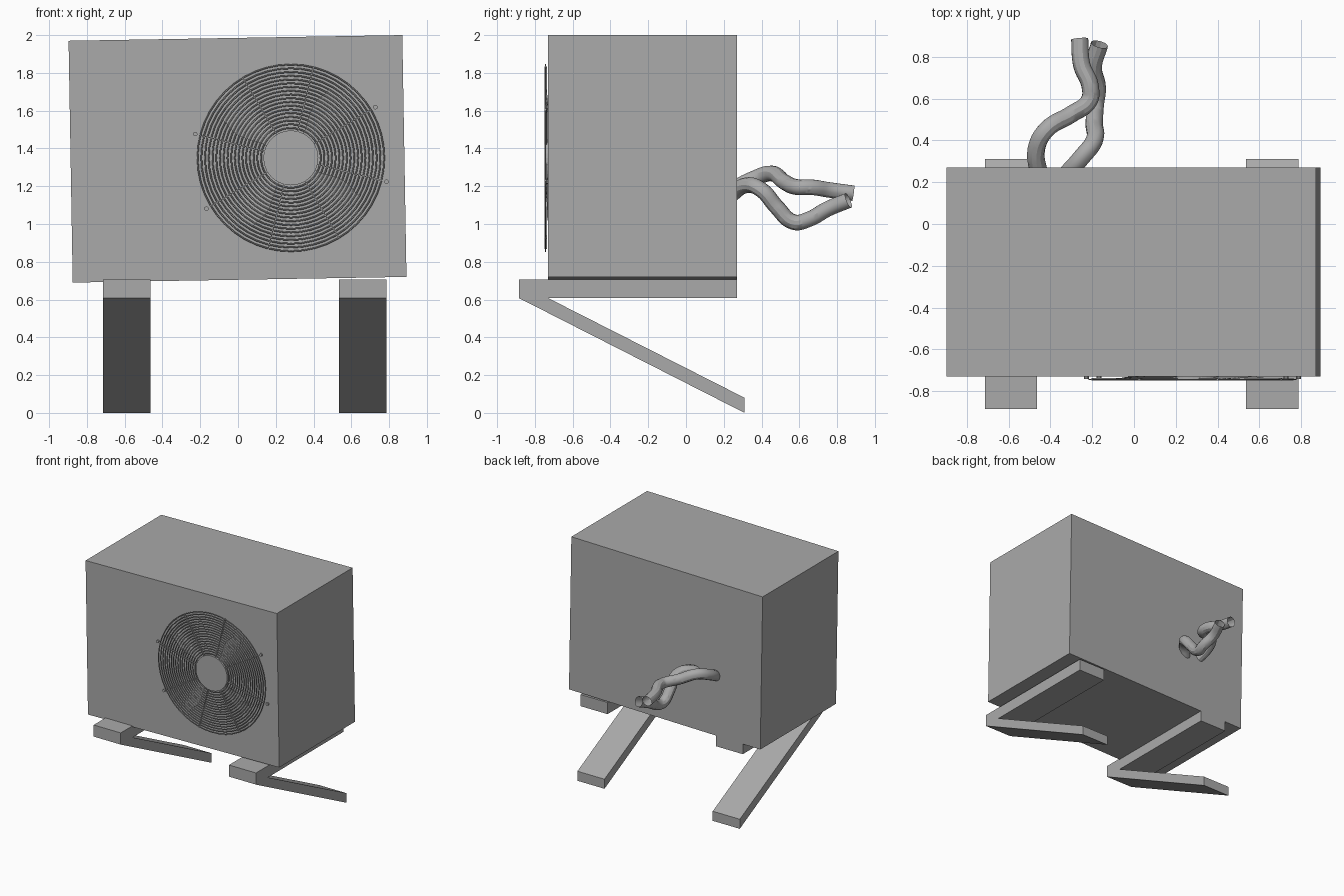
import bpy, bmesh, math
from mathutils import Vector

if "Cube" in bpy.data.objects:
    bpy.data.objects.remove(bpy.data.objects["Cube"])

grey = bpy.data.materials.new("painted grey")
grey.diffuse_color = (0.4, 0.4, 0.4, 1)
grey.use_nodes = True
grey.node_tree.nodes["Principled BSDF"].inputs["Base Color"].default_value = grey.diffuse_color
FX, FZ = 0.28, 1.35          # fan centre
FRONT = -0.73                # front panel plane


def finish(name, bm, smooth=False, recalc=True):
    if recalc:
        bmesh.ops.recalc_face_normals(bm, faces=bm.faces[:])
    me = bpy.data.meshes.new(name)
    bm.to_mesh(me)
    bm.free()
    ob = bpy.data.objects.new(name, me)
    bpy.context.collection.objects.link(ob)
    me.materials.append(grey)
    if smooth:
        for p in me.polygons:
            p.use_smooth = True
    return ob


def prism(name, pts, offset):
    """Extrude a planar outline by an offset vector."""
    bm = bmesh.new()
    face = bm.faces.new([bm.verts.new(p) for p in pts])
    ext = bmesh.ops.extrude_face_region(bm, geom=[face])
    verts = [g for g in ext["geom"] if isinstance(g, bmesh.types.BMVert)]
    bmesh.ops.translate(bm, verts=verts, vec=offset)
    return finish(name, bm)


def polar(r, a, y):
    return Vector((FX + r * math.cos(a), y, FZ + r * math.sin(a)))


def disc(name, r, centre, y0, y1, n):
    pts = [(centre.x + r * math.cos(2 * math.pi * i / n), y0,
            centre.z + r * math.sin(2 * math.pi * i / n)) for i in range(n)]
    return prism(name, pts, (0, y1 - y0, 0))


# Cabinet, leaning by about one degree
prism("cabinet", [(-0.897, FRONT, 1.97), (0.87, FRONT, 2.0),
                  (0.892, FRONT, 0.72), (-0.875, FRONT, 0.69)], (0, 1.0, 0))

# Wall brackets: flat rail with a slanted strut
bracket = [(-0.885, 0.705), (0.27, 0.705), (0.27, 0.608), (-0.73, 0.608),
           (0.31, 0.08), (0.31, 0.0), (-0.885, 0.608)]
for name, x in (("left_bracket", -0.714), ("right_bracket", 0.536)):
    prism(name, [(x, y, z) for y, z in bracket], (0.25, 0, 0))

# Grille rings
bm = bmesh.new()
SEG, SIDES, RINGS = 48, 6, 18
for k in range(RINGS):
    rad = 0.158 + (0.494 - 0.158) * k / (RINGS - 1)
    loops = []
    for i in range(SEG):
        a = 2 * math.pi * i / SEG
        loops.append([bm.verts.new(polar(rad + 0.004 * math.cos(b), a,
                                         -0.744 + 0.004 * math.sin(b)))
                      for b in (2 * math.pi * j / SIDES for j in range(SIDES))])
    for i in range(SEG):
        p, q = loops[i], loops[(i + 1) % SEG]
        for j in range(SIDES):
            m = (j + 1) % SIDES
            bm.faces.new((p[j], p[m], q[m], q[j]))
finish("grille_rings", bm, smooth=True)

# Spokes and mounting screws
for k in range(8):
    a = math.radians(31 + 45 * k)
    side = Vector((-math.sin(a), 0, math.cos(a))) * 0.003
    p, q = polar(0.14, a, -0.748), polar(0.497, a, -0.748)
    prism("grille_spoke", [p - side, q - side, q + side, p + side], (0, 0.012, 0))
    if abs(math.cos(a)) > 0.8:
        disc("grille_screw", 0.012, polar(0.522, a, 0), -0.742, -0.728, 10)

# Hub plate
disc("fan_hub", 0.145, polar(0, 0, 0), -0.75, -0.728, 40)

# Pitched fan blades, each rising from the panel along one edge
for k in range(4):
    mid = math.radians(47 + 90 * k)
    bm = bmesh.new()
    N = 10
    rows = []
    for i in range(N + 1):
        t = i / N
        rad = 0.13 + 0.29 * t
        half = 0.055 + 0.05 * math.sin(math.pi * min(t, 0.93) ** 1.4)
        rows.append([bm.verts.new(polar(rad, mid - 0.12 + 0.2 * t + s * half / rad,
                                        -0.734 - 0.007 * s))
                     for s in (-1, 0, 1)])
    for lo, hi in zip(rows, rows[1:]):
        for j in range(2):
            bm.faces.new((lo[j], hi[j], hi[j + 1], lo[j + 1]))
    bmesh.ops.recalc_face_normals(bm, faces=bm.faces[:])
    bm.normal_update()
    if sum(f.normal.y for f in bm.faces) > 0:
        bmesh.ops.reverse_faces(bm, faces=bm.faces[:])
    finish("fan_blade", bm, smooth=True, recalc=False)


# Refrigerant pipes with open ends
def pipe(name, pts):
    cu = bpy.data.curves.new(name, "CURVE")
    cu.dimensions = "3D"
    cu.bevel_depth = 0.042
    cu.bevel_resolution = 4
    cu.resolution_u = 6
    sp = cu.splines.new("BEZIER")
    sp.bezier_points.add(len(pts) - 1)
    for bp, co in zip(sp.bezier_points, pts):
        bp.co = co
        bp.handle_left_type = bp.handle_right_type = "AUTO"
    ob = bpy.data.objects.new(name, cu)
    bpy.context.collection.objects.link(ob)
    cu.materials.append(grey)
    bpy.ops.object.select_all(action="DESELECT")
    ob.select_set(True)
    bpy.context.view_layer.objects.active = ob
    bpy.ops.object.convert(target="MESH")
    bpy.ops.object.shade_smooth_by_angle()


pipe("upper_pipe", [(-0.45, 0.22, 1.17), (-0.467, 0.36, 1.24), (-0.42, 0.45, 1.268),
                    (-0.3, 0.525, 1.22), (-0.215, 0.59, 1.195), (-0.21, 0.66, 1.195),
                    (-0.25, 0.76, 1.18), (-0.26, 0.885, 1.163)])
pipe("lower_pipe", [(-0.34, 0.22, 1.14), (-0.25, 0.32, 1.205), (-0.19, 0.4, 1.18),
                    (-0.19, 0.48, 1.09), (-0.185, 0.57, 1.01), (-0.175, 0.65, 1.025),
                    (-0.195, 0.75, 1.08), (-0.165, 0.86, 1.125)])
